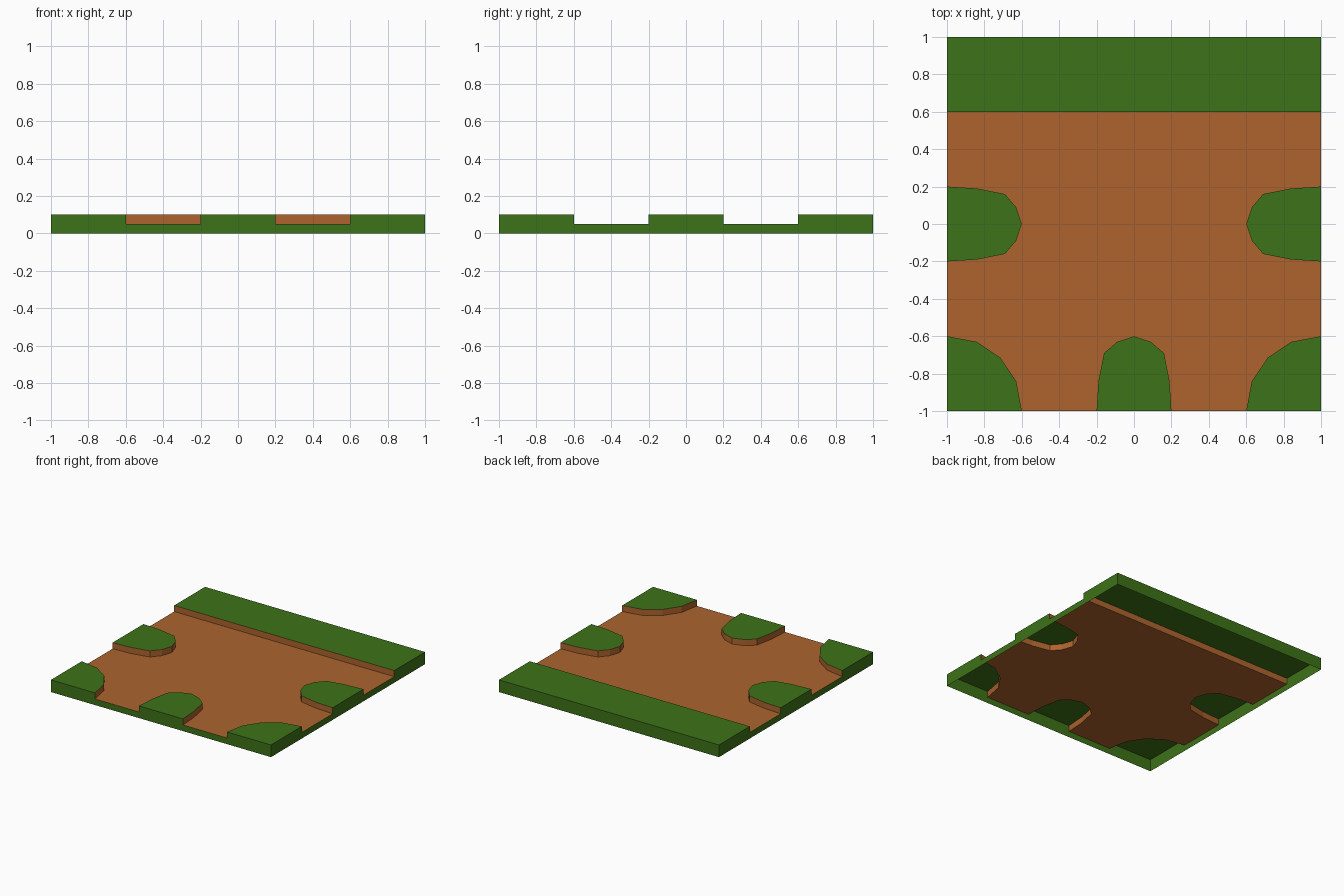
import bpy

if "Cube" in bpy.data.objects:
    bpy.data.objects.remove(bpy.data.objects["Cube"])

FLOOR_Z, TOP_Z = 0.05, 0.10


def material(name, color):
    m = bpy.data.materials.new(name)
    m.diffuse_color = color
    m.use_nodes = True
    m.node_tree.nodes["Principled BSDF"].inputs["Base Color"].default_value = m.diffuse_color
    return m


GRASS = material("grass", (0.048, 0.17, 0.009, 1))
DIRT = material("dirt", (0.418, 0.127, 0.027, 1))


def build(name, top, top_z, top_mat, walls):
    """Open shell: one flat top plus vertical walls (a, b, z0, z1, material index)."""
    verts = [(x, y, top_z) for x, y in top]
    faces, mats = [tuple(range(len(top)))], [top_mat]
    for a, b, z0, z1, mat in walls:
        n = len(verts)
        verts += [(*a, z0), (*b, z0), (*b, z1), (*a, z1)]
        faces.append((n, n + 1, n + 2, n + 3))
        mats.append(mat)
    mesh = bpy.data.meshes.new(name)
    mesh.from_pydata(verts, [], faces)
    mesh.materials.append(GRASS)
    mesh.materials.append(DIRT)
    mesh.polygons.foreach_set("material_index", mats)
    obj = bpy.data.objects.new(name, mesh)
    bpy.context.collection.objects.link(obj)


def mirror(path):
    return [(-x, y) for x, y in reversed(path)]


# Rims of the raised grass, following the dirt floor counter-clockwise
half = [(-1, 0.2), (-0.84, 0.19), (-0.69, 0.16), (-0.63, 0.09), (-0.6, 0)]
left = half + [(x, -y) for x, y in reversed(half[:-1])]
front = [(-y, x) for x, y in left]
front = front if front[0][0] < 0 else front[::-1]
corner = [(-1, -0.6), (-0.84, -0.63), (-0.715, -0.715), (-0.63, -0.84), (-0.6, -1)]
rims = [
    ("back_grass_strip", [(1, 0.6), (-1, 0.6)], [(1, 1), (-1, 1)]),
    ("left_grass_bump", left, []),
    ("front_left_grass_corner", corner, [(-1, -1)]),
    ("front_grass_bump", front, []),
    ("front_right_grass_corner", mirror(corner), [(1, -1)]),
    ("right_grass_bump", mirror(left), []),
]

# Grass pieces: dirt bank along the rim, full-height grass skirt on the tile edge
for name, rim, outer in rims:
    rim = rim[::-1]
    bank = [(a, b, FLOOR_Z, TOP_Z, 1) for a, b in zip(rim, rim[1:])]
    edge = [rim[-1]] + outer + [rim[0]]
    if name == "back_grass_strip":
        edge = [rim[-1]] + outer + [rim[0]]
    skirt = [(a, b, 0, TOP_Z, 0) for a, b in zip(edge, edge[1:])]
    build(name, rim + outer, TOP_Z, 0, bank + skirt)

# Dirt floor with low grass skirts where the paths leave the tile
outline = [p for _, rim, _ in rims for p in rim]
gaps = [(rims[i - 1][1][-1], rims[i][1][0], 0, FLOOR_Z, 0) for i in range(len(rims))]
build("dirt_floor", outline, FLOOR_Z, 1, gaps)
